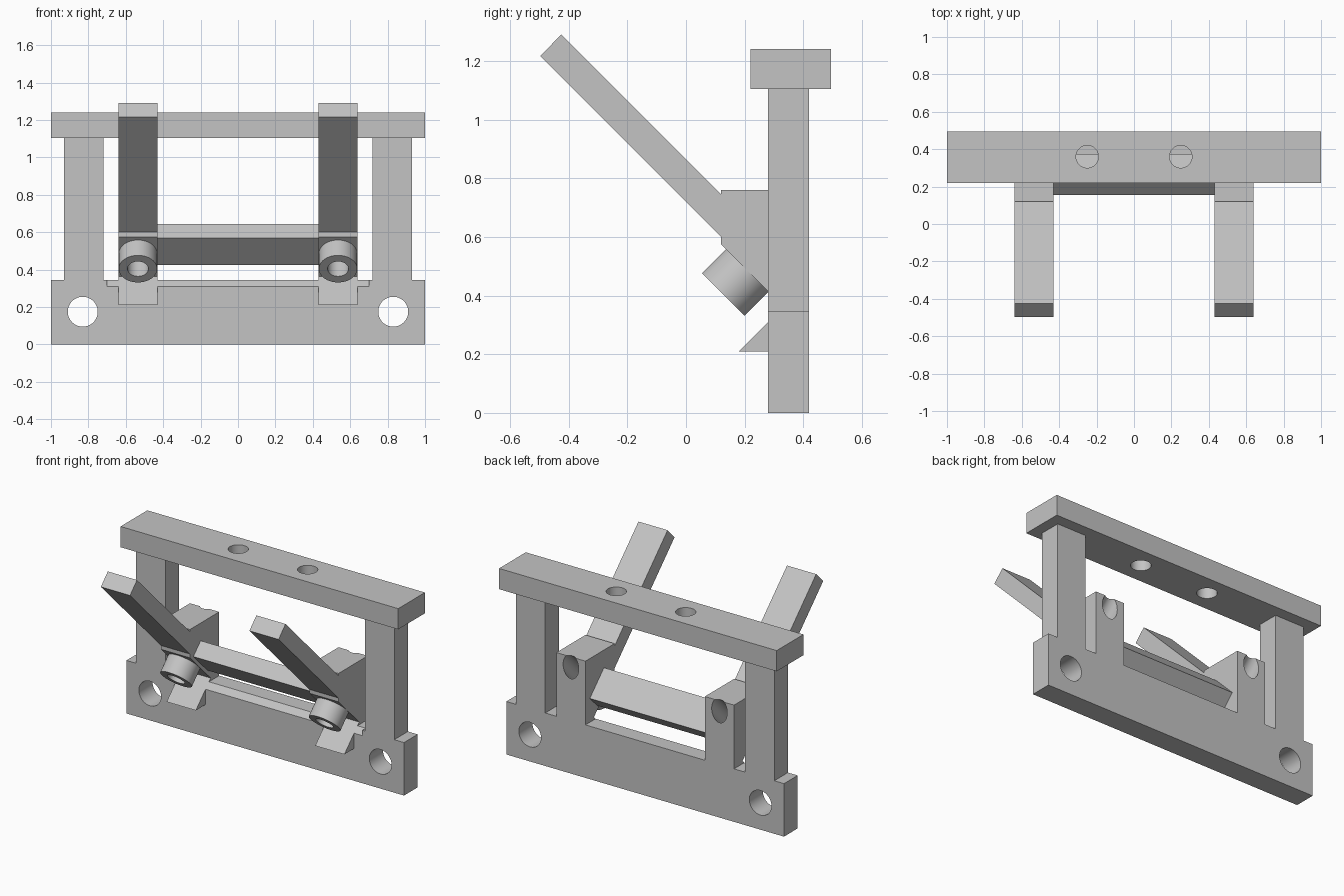
import bpy, bmesh, math
from mathutils import Vector

if "Cube" in bpy.data.objects:
    bpy.data.objects.remove(bpy.data.objects["Cube"], do_unlink=True)

grey = bpy.data.materials.new("plain grey")
grey.use_nodes = True
colour = (0.55, 0.55, 0.55, 1)
grey.diffuse_color = colour
grey.node_tree.nodes["Principled BSDF"].inputs["Base Color"].default_value = colour


def finish(name, bm):
    bmesh.ops.recalc_face_normals(bm, faces=bm.faces)
    mesh = bpy.data.meshes.new(name)
    bm.to_mesh(mesh)
    bm.free()
    mesh.materials.append(grey)
    obj = bpy.data.objects.new(name, mesh)
    bpy.context.collection.objects.link(obj)
    return obj


def extrude(name, points, depth):
    """Extrude a closed outline of 3D points along a depth vector."""
    bm = bmesh.new()
    face = bm.faces.new([bm.verts.new(p) for p in points])
    geom = bmesh.ops.extrude_face_region(bm, geom=[face])["geom"]
    moved = [g for g in geom if isinstance(g, bmesh.types.BMVert)]
    bmesh.ops.translate(bm, verts=moved, vec=Vector(depth))
    return finish(name, bm)


def side_prism(name, profile, x0, x1):
    """Extrude a (y, z) profile from x0 to x1."""
    return extrude(name, [(x0, y, z) for y, z in profile], (x1 - x0, 0, 0))


def rod(name, start, end, radius):
    """Cylinder between two points."""
    start, end = Vector(start), Vector(end)
    axis = end - start
    bm = bmesh.new()
    bmesh.ops.create_cone(bm, cap_ends=True, segments=48, radius1=radius,
                          radius2=radius, depth=axis.length)
    turn = axis.to_track_quat("Z", "Y").to_matrix().to_4x4()
    bmesh.ops.transform(bm, matrix=turn, verts=bm.verts)
    bmesh.ops.translate(bm, verts=bm.verts, vec=(start + end) / 2)
    return finish(name, bm)


def activate(obj):
    bpy.ops.object.select_all(action="DESELECT")
    obj.select_set(True)
    bpy.context.view_layer.objects.active = obj


def cut(obj, cutters):
    activate(obj)
    for cutter in cutters:
        mod = obj.modifiers.new("cut", "BOOLEAN")
        mod.operation = "DIFFERENCE"
        mod.solver = "EXACT"
        mod.object = cutter
        bpy.ops.object.modifier_apply(modifier=mod.name)
    bpy.ops.object.shade_smooth_by_angle(angle=math.radians(30))


def discard(cutters):
    for cutter in cutters:
        bpy.data.objects.remove(cutter, do_unlink=True)


# Base plate with the two posts as one outline
half = [(1, 0), (1, 0.345), (0.93, 0.345), (0.93, 1.105), (0.72, 1.105), (0.72, 0.345)]
outline = half + [(-x, z) for x, z in reversed(half)]
frame = extrude("base_and_posts", [(x, 0.28, z) for x, z in outline], (0, 0.14, 0))
cutters = [rod("mount_hole_cutter", (s * 0.83, 0, 0.175), (s * 0.83, 0.6, 0.175), 0.08)
           for s in (-1, 1)]
# Chamfer along the front edge between the posts
cutters.append(side_prism("chamfer_cutter", [(0.23, 0.26), (0.365, 0.395), (0.23, 0.395)],
                          -0.7, 0.7))
cut(frame, cutters)
discard(cutters)

# Top beam with two vertical holes
beam = side_prism("top_beam", [(0.22, 1.105), (0.495, 1.105), (0.495, 1.24), (0.22, 1.24)],
                  -1, 1)
cutters = [rod("beam_hole_cutter", (s * 0.25, 0.36, 1), (s * 0.25, 0.36, 1.4), 0.06)
           for s in (-1, 1)]
cut(beam, cutters)
discard(cutters)

# Sloping crossbar between the brackets
side_prism("crossbar", [(0.155, 0.57), (0.30, 0.425), (0.375, 0.50), (0.23, 0.645)],
           -0.43, 0.43)

# Bracket: sloping arm, block, notch and lower wedge in one profile
bracket = [(-0.497, 1.217), (-0.425, 1.29), (0.12, 0.745), (0.12, 0.76), (0.42, 0.76),
           (0.42, 0.345), (0.315, 0.345), (0.28, 0.31), (0.28, 0.21), (0.18, 0.21),
           (0.3325, 0.3625), (0.12, 0.575), (0.12, 0.60)]
for side, s in (("right", -1), ("left", 1)):
    x = s * 0.535
    arm = side_prism(side + "_arm_bracket", bracket, x - 0.105, x + 0.105)
    collar = rod(side + "_collar", (x, 0.127, 0.404), (x, 0.2125, 0.4895), 0.1025)
    bore = rod("bore_cutter", (x, 0.027, 0.304), (x, 0.627, 0.904), 0.056)
    cut(arm, [bore])
    cut(collar, [bore])
    discard([bore])
